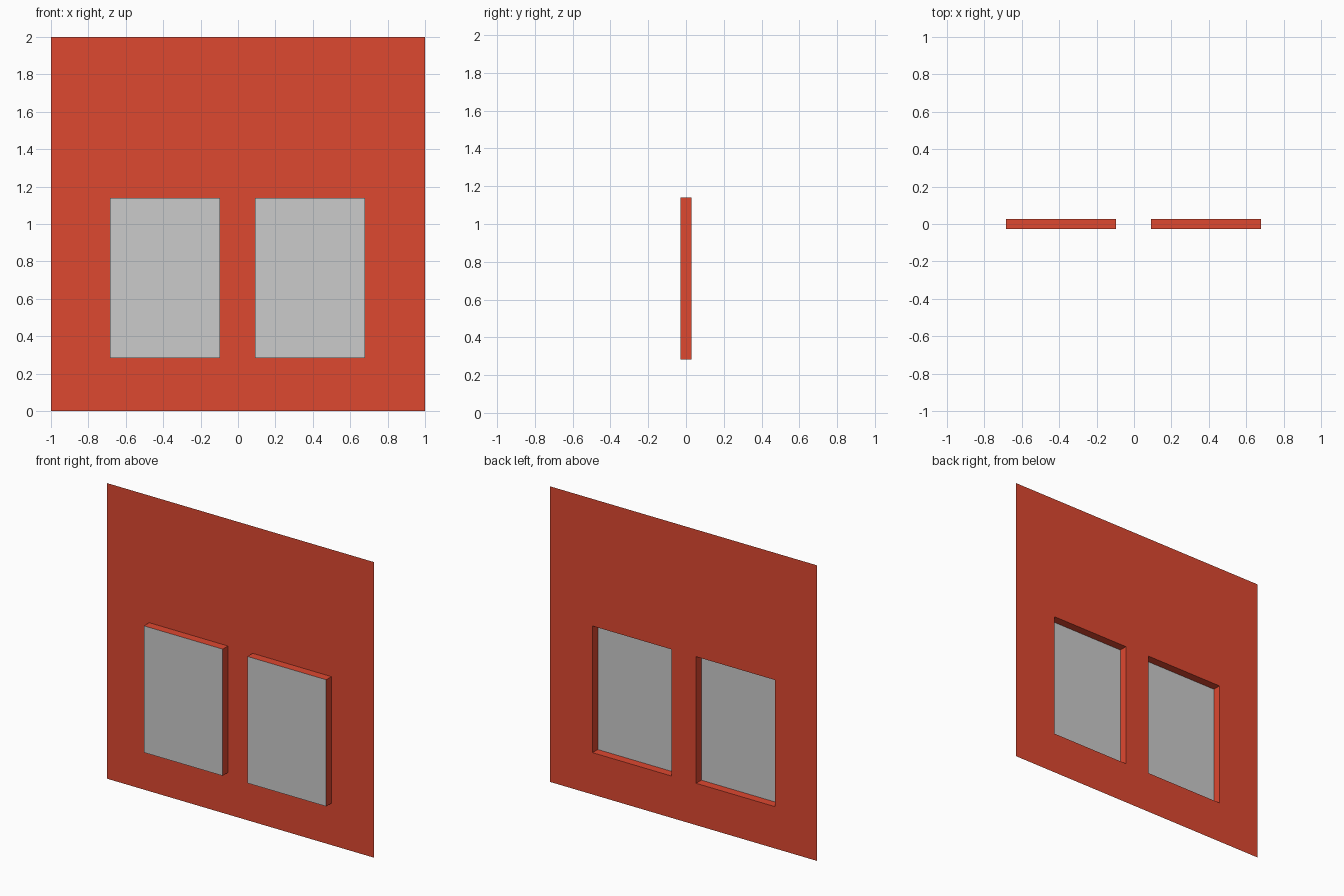
import bpy, bmesh

if "Cube" in bpy.data.objects:
    bpy.data.objects.remove(bpy.data.objects["Cube"])

# Cut lines of the wall sheet; cells in window columns and middle row are windows
XS = [-1.0, -0.685, -0.095, 0.09, 0.68, 1.0]
ZS = [0.0, 0.283, 1.14, 2.0]
BACK, FRONT = 0.028, -0.028
WINDOWS = [(1, 1), (3, 1)]

red = bpy.data.materials.new("red_wall")
red.diffuse_color = (0.73, 0.065, 0.03, 1)
red.use_nodes = True
red.node_tree.nodes["Principled BSDF"].inputs["Base Color"].default_value = red.diffuse_color


def make_object(name, quads, material=None):
    bm = bmesh.new()
    for quad in quads:
        bm.faces.new([bm.verts.new(p) for p in quad])
    bmesh.ops.remove_doubles(bm, verts=bm.verts, dist=1e-5)
    # merge coplanar cells into large flat faces
    bmesh.ops.dissolve_limit(bm, angle_limit=0.01, verts=bm.verts, edges=bm.edges)
    mesh = bpy.data.meshes.new(name)
    bm.to_mesh(mesh)
    bm.free()
    obj = bpy.data.objects.new(name, mesh)
    bpy.context.collection.objects.link(obj)
    if material:
        mesh.materials.append(material)
    return obj


def cell(i, j, y):
    x0, x1, z0, z1 = XS[i], XS[i + 1], ZS[j], ZS[j + 1]
    return [(x0, y, z0), (x1, y, z0), (x1, y, z1), (x0, y, z1)]


# Thin wall sheet with two openings
make_object("wall", [cell(i, j, BACK) for i in range(5) for j in range(3)
                     if (i, j) not in WINDOWS], red)

# Windows: red frame sides projecting forward, closed by a grey pane
for side, (i, j) in zip(("left", "right"), WINDOWS):
    rear, fore = cell(i, j, BACK), cell(i, j, FRONT)
    make_object(f"{side}_window_frame",
                [[rear[k], rear[(k + 1) % 4], fore[(k + 1) % 4], fore[k]][::-1]
                 for k in range(4)], red)
    make_object(f"{side}_window_pane", [fore])
